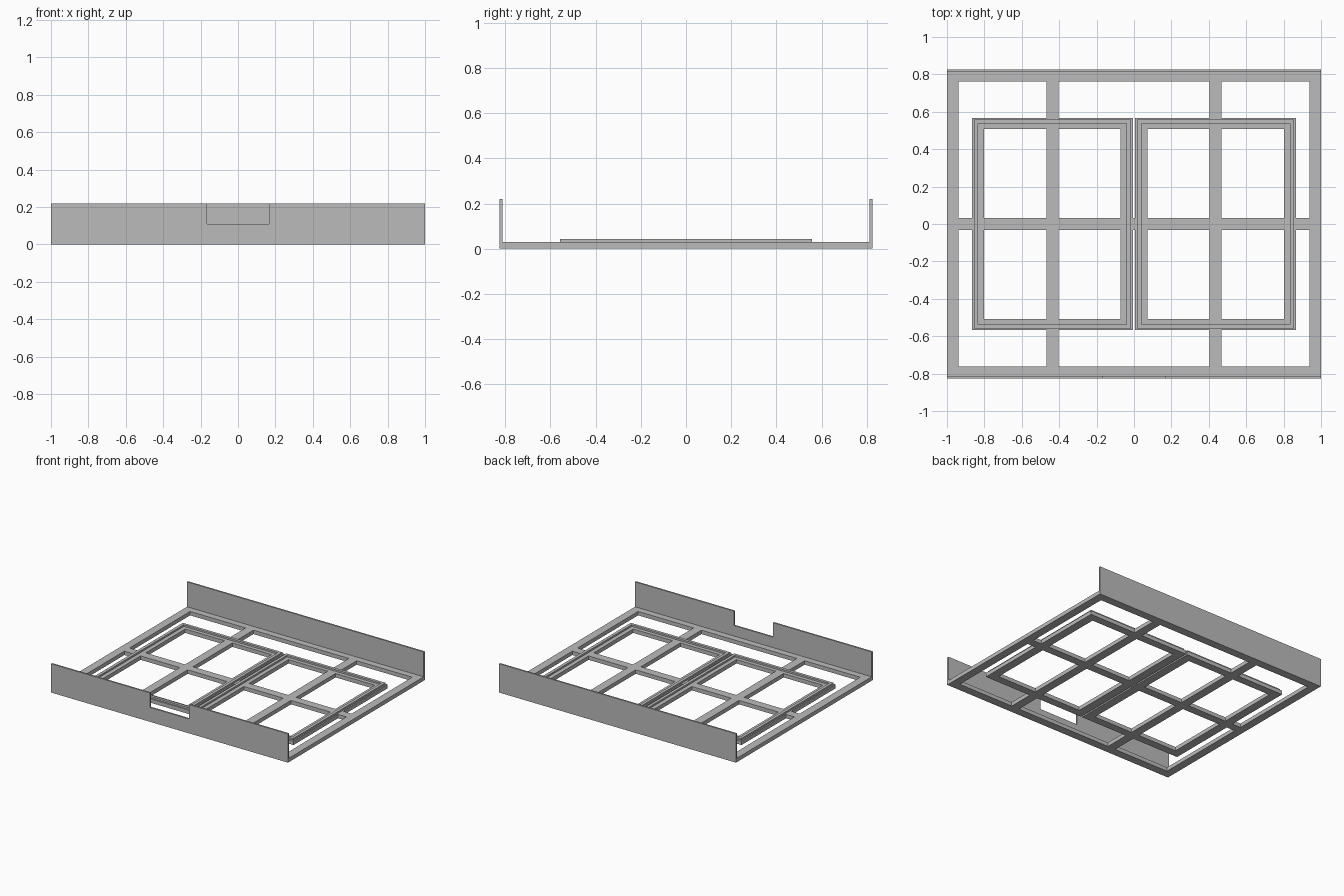
import bpy, bmesh

if "Cube" in bpy.data.objects:
    bpy.data.objects.remove(bpy.data.objects["Cube"])

grey = bpy.data.materials.new("light_grey")
grey.diffuse_color = (0.5, 0.5, 0.5, 1)
grey.use_nodes = True
grey.node_tree.nodes["Principled BSDF"].inputs["Base Color"].default_value = grey.diffuse_color

BASE_H, LIP_H, WALL_H = 0.03, 0.043, 0.22
HALF_X, HALF_Y, WALL_T = 1.0, 0.825, 0.013
PANEL_X = 0.436


def finish(name, bm):
    bmesh.ops.recalc_face_normals(bm, faces=bm.faces)
    me = bpy.data.meshes.new(name)
    bm.to_mesh(me)
    bm.free()
    me.materials.append(grey)
    ob = bpy.data.objects.new(name, me)
    bpy.context.collection.objects.link(ob)
    return ob


def extrude(bm, faces, vec):
    res = bmesh.ops.extrude_face_region(bm, geom=faces, use_keep_orig=True)
    verts = [g for g in res["geom"] if isinstance(g, bmesh.types.BMVert)]
    bmesh.ops.translate(bm, verts=verts, vec=vec)


def prism(name, points, vec):
    bm = bmesh.new()
    face = bm.faces.new([bm.verts.new(p) for p in points])
    extrude(bm, [face], vec)
    return finish(name, bm)


def bar(name, x0, x1, y0, y1):
    return prism(name, [(x0, y0, 0), (x1, y0, 0), (x1, y1, 0), (x0, y1, 0)], (0, 0, BASE_H))


def ring(name, cx, outer, inner, z0, z1):
    """Rectangular frame; outer and inner are half sizes."""
    bm = bmesh.new()
    corners = [(-1, -1), (1, -1), (1, 1), (-1, 1)]
    o, i = [[bm.verts.new((cx + sx * h[0], sy * h[1], z0)) for sx, sy in corners]
            for h in (outer, inner)]
    faces = [bm.faces.new((o[k], o[(k + 1) % 4], i[(k + 1) % 4], i[k])) for k in range(4)]
    extrude(bm, faces, (0, 0, z1 - z0))
    return finish(name, bm)


# Outer base frame
ring("base_frame", 0, (HALF_X, HALF_Y), (0.938, 0.762), 0, BASE_H)

# Two inset frames, each with a thin raised lip, and the bars between
for s, side in ((-1, "left"), (1, "right")):
    cx = s * PANEL_X
    ring(f"{side}_panel_frame", cx, (0.43, 0.567), (0.365, 0.507), 0, BASE_H)
    ring(f"{side}_panel_lip", cx, (0.42, 0.558), (0.397, 0.536), BASE_H, LIP_H)
    for x0, x1 in ((0, 0.006), (0.071, 0.801), (0.866, 0.938)):
        bar(f"{side}_cross_bar", *sorted((s * x0, s * x1)), -0.031, 0.031)
    for t in (-1, 1):
        for y0, y1 in ((0.031, 0.507), (0.567, 0.762)):
            bar(f"{side}_long_bar", cx - 0.033, cx + 0.033, *sorted((t * y0, t * y1)))

# Back wall, plain
prism("back_wall", [(x, HALF_Y, z) for x, z in
      ((-1, BASE_H), (1, BASE_H), (1, WALL_H), (-1, WALL_H))], (0, -WALL_T, 0))

# Front wall with a rectangular notch
N, NZ = 0.165, 0.11
prism("front_wall", [(x, -HALF_Y, z) for x, z in
      ((-1, BASE_H), (1, BASE_H), (1, WALL_H), (N, WALL_H), (N, NZ),
       (-N, NZ), (-N, WALL_H), (-1, WALL_H))], (0, WALL_T, 0))
